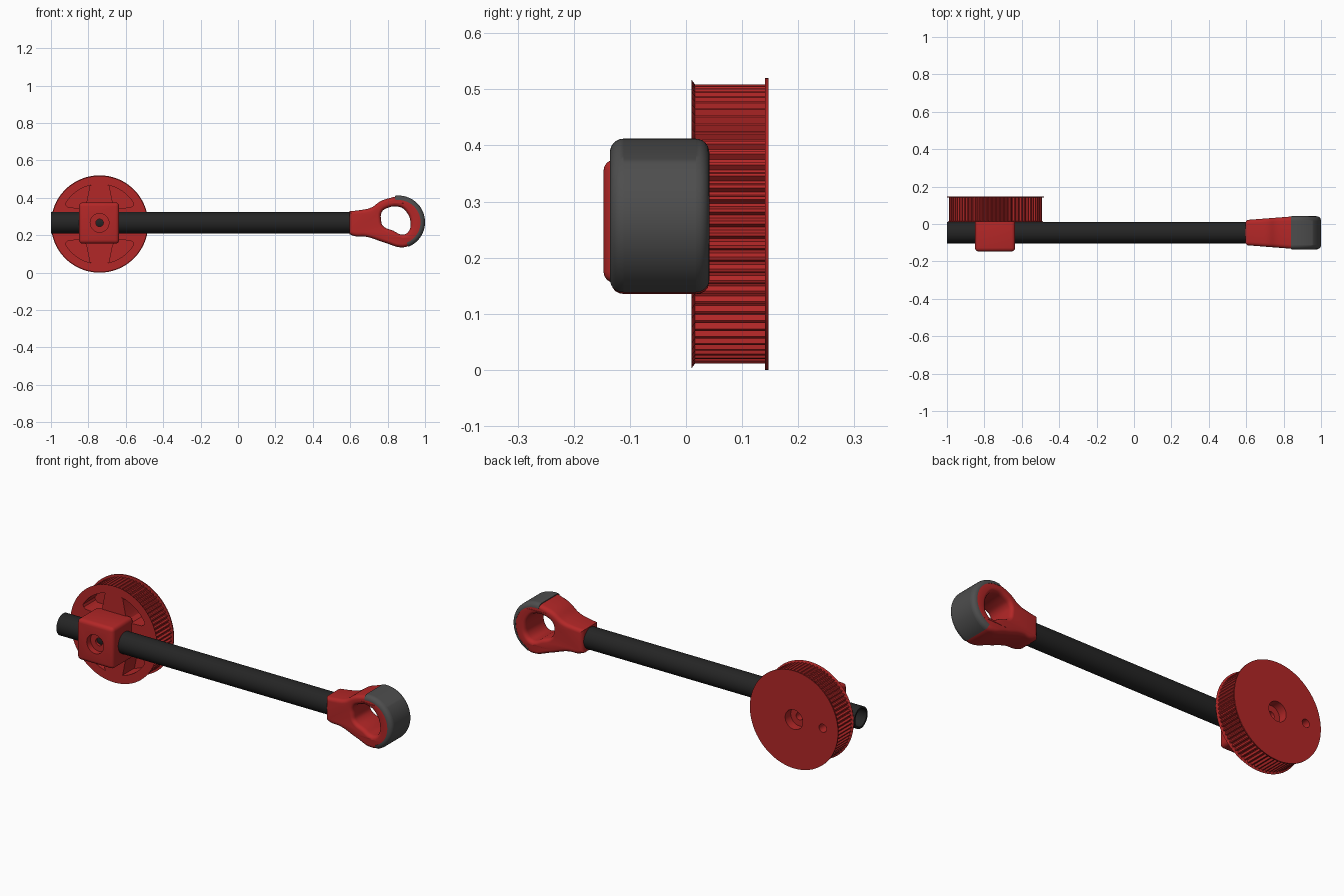
import bpy, bmesh
from math import sin, cos, pi, radians
from mathutils import Vector

if "Cube" in bpy.data.objects:
    bpy.data.objects.remove(bpy.data.objects["Cube"])


def material(name, rgb):
    m = bpy.data.materials.new(name)
    m.diffuse_color = (*rgb, 1)
    m.use_nodes = True
    m.node_tree.nodes["Principled BSDF"].inputs["Base Color"].default_value = m.diffuse_color
    return m


RED = material("red_plastic", (0.45, 0.02, 0.02))
BLACK = material("carbon_black", (0.018, 0.018, 0.018))
GREY = material("rubber_grey", (0.075, 0.075, 0.075))
PX, PZ = -0.74, 0.26          # pulley axis
TY, TZ = -0.046, 0.266        # tube axis


def activate(ob):
    bpy.ops.object.select_all(action='DESELECT')
    ob.select_set(True)
    bpy.context.view_layer.objects.active = ob


def smooth(ob, angle=35):
    activate(ob)
    bpy.ops.object.shade_smooth_by_angle(angle=radians(angle))


def add_mesh(name, bm, mat):
    bmesh.ops.recalc_face_normals(bm, faces=bm.faces)
    me = bpy.data.meshes.new(name)
    bm.to_mesh(me)
    bm.free()
    ob = bpy.data.objects.new(name, me)
    bpy.context.collection.objects.link(ob)
    if mat:
        me.materials.append(mat)
    return ob


def loft(name, rings, mat=None, closed=False):
    """Skin equal-length point rings; cap the ends or close into a loop."""
    bm = bmesh.new()
    vs = [[bm.verts.new(p) for p in r] for r in rings]
    n = len(vs[0])
    for a, b in zip(vs, vs[1:] + (vs[:1] if closed else [])):
        for i in range(n):
            j = (i + 1) % n
            bm.faces.new((a[i], a[j], b[j], b[i]))
    if not closed:
        bm.faces.new(vs[0])
        bm.faces.new(vs[-1])
    return add_mesh(name, bm, mat)


def ring_y(x, z, y, r, n=48):
    return [(x + r * cos(2 * pi * i / n), y, z + r * sin(2 * pi * i / n)) for i in range(n)]


def stepped(name, x, z, steps, n=48):
    return loft(name, [ring_y(x, z, y, r, n) for y, r in steps])


def cut(ob, cutter):
    cutter.hide_render = True
    mod = ob.modifiers.new("cut", 'BOOLEAN')
    mod.solver = 'EXACT'
    mod.object = cutter
    activate(ob)
    bpy.ops.object.modifier_apply(modifier=mod.name)
    bpy.data.objects.remove(cutter)


# Toothed pulley with two flanges
TEETH = 72
N = TEETH * 4


def gear_ring(y):
    pts = []
    for i in range(N):
        r = 0.249 if i % 4 < 2 else 0.239
        a = 2 * pi * i / N
        pts.append((PX + r * cos(a), y, PZ + r * sin(a)))
    return pts


pulley = loft("toothed_pulley", [
    ring_y(PX, PZ, 0.010, 0.257, N), gear_ring(0.016), gear_ring(0.141),
    ring_y(PX, PZ, 0.1412, 0.26, N), ring_y(PX, PZ, 0.147, 0.26, N)], RED)

# Weight-saving pockets in the front of the pulley
pocket = [(0.213 * cos(radians(a)), 0.213 * sin(radians(a))) for a in range(31, 80, 6)]
pocket += [(0.052, 0.205), (0.07, 0.115), (0.08, 0.098), (0.10, 0.085), (0.165, 0.088), (0.178, 0.097)]
for sx in (1, -1):
    for sz in (1, -1):
        cut(pulley, loft("pocket_cutter", [[(PX + sx * x, y, PZ + sz * z) for x, z in pocket]
                                           for y in (-0.02, 0.11)]))

# Bolt bore and locating hole in the back of the pulley
cut(pulley, stepped("bore_cutter", PX, PZ, [(0.2, 0.052), (0.10, 0.052), (0.10, 0.02), (0.04, 0.02)]))
cut(pulley, stepped("pin_cutter", PX - 0.17, PZ, [(0.2, 0.022), (0.06, 0.022)], 24))
smooth(pulley, 25)

# Hollow tube
def ring_x(x, r, n=64):
    return [(x, TY + r * cos(2 * pi * i / n), TZ + r * sin(2 * pi * i / n)) for i in range(n)]


tube = loft("tube", [ring_x(-1, 0.057), ring_x(0.72, 0.057), ring_x(0.72, 0.047), ring_x(-1, 0.047)],
            BLACK, closed=True)
smooth(tube)

# Clamp block gripping the tube
x0, x1, z0, z1 = -0.85, -0.635, 0.155, 0.375
clamp = loft("clamp_block", [[(x0, y, z0), (x1, y, z0), (x1, y, z1), (x0, y, z1)]
                             for y in (-0.147, 0.03)], RED)
bev = clamp.modifiers.new("round", 'BEVEL')
bev.width, bev.segments = 0.02, 4
activate(clamp)
bpy.ops.object.modifier_apply(modifier="round")
cut(clamp, stepped("screw_cutter", PX, TZ, [(-0.2, 0.05), (-0.115, 0.05), (-0.115, 0.02), (-0.06, 0.02)]))
smooth(clamp)

# Foot: rounded eyelet drawn as a filled curve, then widened towards the tip
FX, FZ, FR = 0.858, 0.27, 0.137
outer = [(0.595, 0.206, 1), (0.625, 0.195, 0), (0.68, 0.193, 0), (0.78, 0.162, 0)]
outer += [(FX + FR * cos(radians(a)), FZ + FR * sin(radians(a)), 0) for a in range(-80, 111, 19)]
outer += [(0.765, 0.383, 0), (0.71, 0.347, 0), (0.65, 0.334, 0), (0.595, 0.328, 1)]
hole = [(0.768, 0.322), (0.79, 0.342), (0.865, 0.351), (0.9, 0.325), (0.922, 0.27),
        (0.912, 0.22), (0.88, 0.203), (0.83, 0.224), (0.775, 0.25), (0.765, 0.28)]
BEV = 0.018
cu = bpy.data.curves.new("foot_outline", 'CURVE')
cu.dimensions, cu.fill_mode = '2D', 'BOTH'
cu.resolution_u, cu.bevel_resolution = 6, 3
cu.extrude, cu.bevel_depth, cu.offset = 0.067 - BEV, BEV, -BEV
for pts in (outer, [(x, z, 0) for x, z in hole]):
    sp = cu.splines.new('BEZIER')
    sp.bezier_points.add(len(pts) - 1)
    sp.use_cyclic_u = True
    for bp, (x, z, sharp) in zip(sp.bezier_points, pts):
        bp.co = (x, z, 0)
        bp.handle_left_type = bp.handle_right_type = 'VECTOR' if sharp else 'AUTO'
tmp = bpy.data.objects.new("foot_outline", cu)
bpy.context.collection.objects.link(tmp)
bpy.context.view_layer.update()
me = tmp.evaluated_get(bpy.context.evaluated_depsgraph_get()).to_mesh()
bm = bmesh.new()
bm.from_mesh(me)
bpy.data.objects.remove(tmp)
bmesh.ops.remove_doubles(bm, verts=bm.verts, dist=0.0003)
for v in bm.verts:
    x, z, d = v.co
    v.co = (x, TY - d * (1 + 1.15 * (min(x, 0.85) - 0.595)), z)
foot = add_mesh("foot", bm, RED)
smooth(foot, 40)

# Rubber pad: rounded band swept round the tip of the foot
H, R, C = 0.0885, 0.142, 0.024
profile = [(0.118, -H)]
profile += [(R - C + C * cos(a), -H + C + C * sin(a)) for a in [radians(-80 + 16 * i) for i in range(6)]]
profile += [(R, -H + C), (R, H - C)]
profile += [(r, -y) for r, y in reversed(profile[1:7])] + [(0.118, H)]
pad = loft("foot_pad", [[(FX + r * cos(a), TY - 0.001 + y, FZ + r * sin(a)) for r, y in profile]
                        for a in [radians(-68 + 166 * i / 40) for i in range(41)]], GREY)
smooth(pad, 40)
